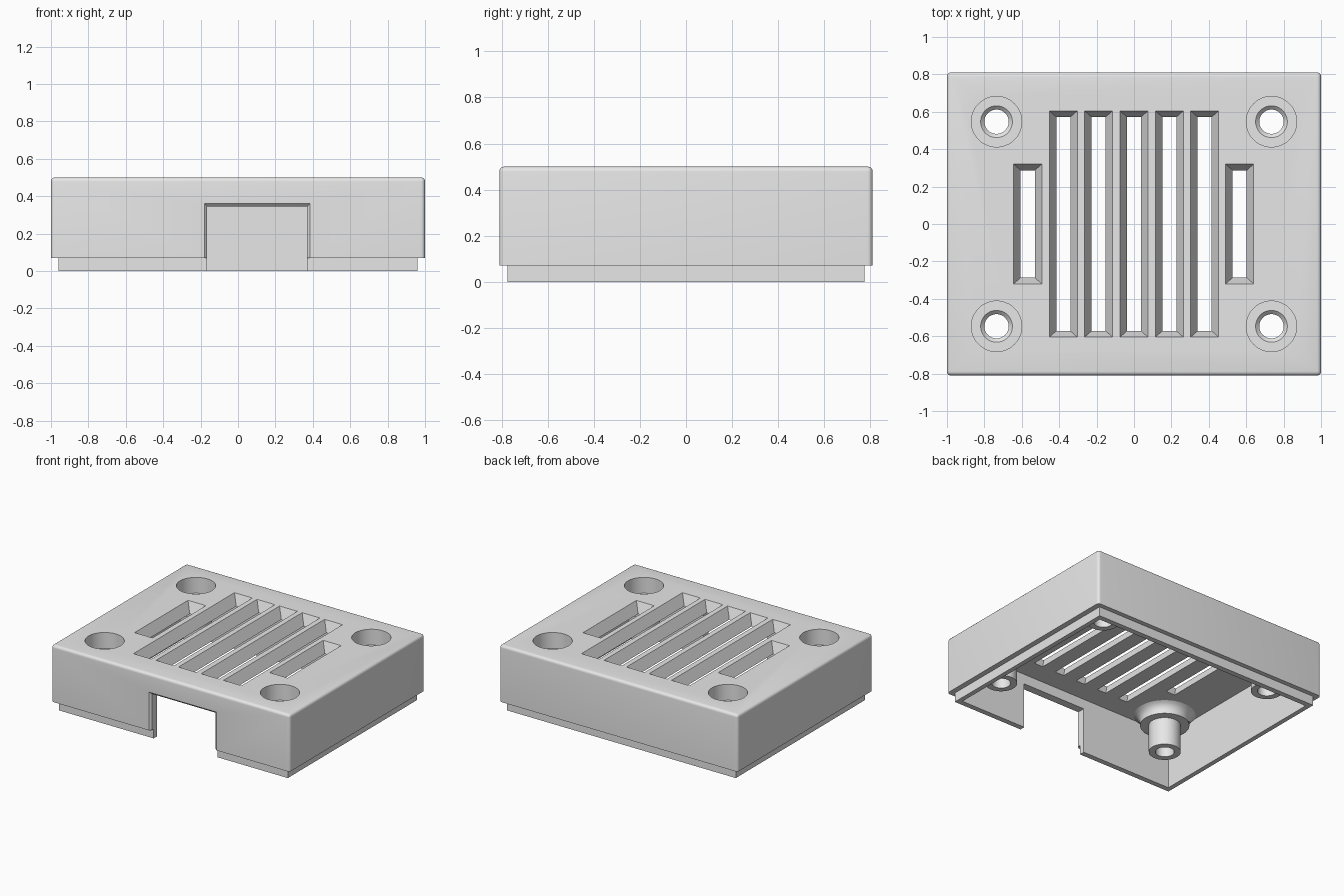
import bpy, bmesh, math
from mathutils import Vector

cube = bpy.data.objects.get("Cube")
if cube:
    bpy.data.objects.remove(cube, do_unlink=True)

grey = bpy.data.materials.new("light_grey")
grey.use_nodes = True
grey.diffuse_color = (0.8, 0.8, 0.8, 1)
grey.node_tree.nodes["Principled BSDF"].inputs["Base Color"].default_value = (0.8, 0.8, 0.8, 1)


def finish(bm, name):
    bmesh.ops.recalc_face_normals(bm, faces=bm.faces)
    mesh = bpy.data.meshes.new(name)
    bm.to_mesh(mesh)
    bm.free()
    mesh.materials.append(grey)
    obj = bpy.data.objects.new(name, mesh)
    bpy.context.collection.objects.link(obj)
    return obj


def box(name, hx, hy, z0, z1, round_top=0, round_sides=False):
    """Centred box, with optionally rounded top and vertical edges."""
    bm = bmesh.new()
    bmesh.ops.create_cube(bm, size=2)
    for v in bm.verts:
        v.co = Vector((v.co.x * hx, v.co.y * hy, z1 if v.co.z > 0 else z0))
    if round_top:
        limit = 1 if round_sides else 2
        edges = [e for e in bm.edges if sum(v.co.z == z1 for v in e.verts) >= limit]
        bmesh.ops.bevel(bm, geom=edges, offset=round_top, segments=5,
                        profile=0.5, affect='EDGES')
    return finish(bm, name)


def hull(name, points):
    bm = bmesh.new()
    for p in points:
        bm.verts.new(p)
    bmesh.ops.convex_hull(bm, input=bm.verts)
    bmesh.ops.dissolve_limit(bm, angle_limit=0.01, verts=bm.verts, edges=bm.edges)
    return finish(bm, name)


def lathe(name, profile, x, y):
    """Revolve a radius/height profile about a vertical axis at x, y."""
    bm = bmesh.new()
    verts = [bm.verts.new((r, 0, z)) for r, z in profile]
    edges = [bm.edges.new(pair) for pair in zip(verts, verts[1:])]
    bmesh.ops.spin(bm, geom=verts + edges, cent=(0, 0, 0), axis=(0, 0, 1),
                   angle=math.tau, steps=48)
    bmesh.ops.remove_doubles(bm, verts=bm.verts, dist=0.0001)
    bmesh.ops.translate(bm, vec=(x, y, 0), verts=bm.verts)
    return finish(bm, name)


def combine(target, tool, operation):
    mod = target.modifiers.new(operation.lower(), 'BOOLEAN')
    mod.operation = operation
    mod.solver = 'EXACT'
    mod.object = tool
    bpy.ops.object.select_all(action='DESELECT')
    bpy.context.view_layer.objects.active = target
    target.select_set(True)
    bpy.ops.object.modifier_apply(modifier=mod.name)
    bpy.data.objects.remove(tool, do_unlink=True)


TOP, CEILING = 0.5, 0.42

# Hollow cover with a stepped lip around the open underside
cover = box("vented_cover", 1, 0.81, 0.07, TOP, 0.022, True)
combine(cover, box("lip", 0.96, 0.775, 0, 0.2), 'UNION')
combine(cover, box("cavity", 0.925, 0.735, -0.1, CEILING, 0.05), 'DIFFERENCE')

# Screw posts, flared into the ceiling, then counterbored from above
post = [(0, 0.13), (0.11, 0.13), (0.11, 0.34), (0.17, 0.34), (0.17, 0.365),
        (0.177, 0.39), (0.195, 0.41), (0.22, 0.425), (0.22, 0.45), (0, 0.45)]
bore = [(0, -0.1), (0.065, -0.1), (0.065, 0.36), (0.085, 0.38),
        (0.135, 0.38), (0.135, 0.6), (0, 0.6)]
corners = [(sx * 0.735, sy * 0.547) for sx in (-1, 1) for sy in (-1, 1)]
for x, y in corners:
    combine(cover, lathe("screw_post", post, x, y), 'UNION')
for x, y in corners:
    combine(cover, lathe("screw_bore", bore, x, y), 'DIFFERENCE')


# Tapered vent slots: five long ones and a short one on each side
def slot(x, half_length):
    points = []
    for z in (CEILING - 0.02, TOP + 0.02):
        t = (z - CEILING) / (TOP - CEILING)
        hx = 0.0375 + 0.0375 * t
        hy = half_length - 0.033 * (1 - t)
        points += [(x + sx * hx, sy * hy, z) for sx in (-1, 1) for sy in (-1, 1)]
    combine(cover, hull("vent_slot", points), 'DIFFERENCE')


for i in range(-2, 3):
    slot(i * 0.189, 0.605)
for x in (-0.568, 0.565):
    slot(x, 0.32)


# Front cable opening with a chamfered outer rim
def opening(sections):
    points = []
    for y, grow in sections:
        for side in (-1, 1):
            x = 0.1025 + side * (0.2675 + grow)
            points += [(x, y, -0.1), (x, y, 0.345 + grow)]
    combine(cover, hull("cable_opening", points), 'DIFFERENCE')


opening([(-0.9, 0), (-0.65, 0)])
opening([(-0.83, 0.035), (-0.795, 0)])

bpy.ops.object.select_all(action='DESELECT')
cover.select_set(True)
bpy.context.view_layer.objects.active = cover
bpy.ops.object.shade_smooth_by_angle(angle=math.radians(30))
